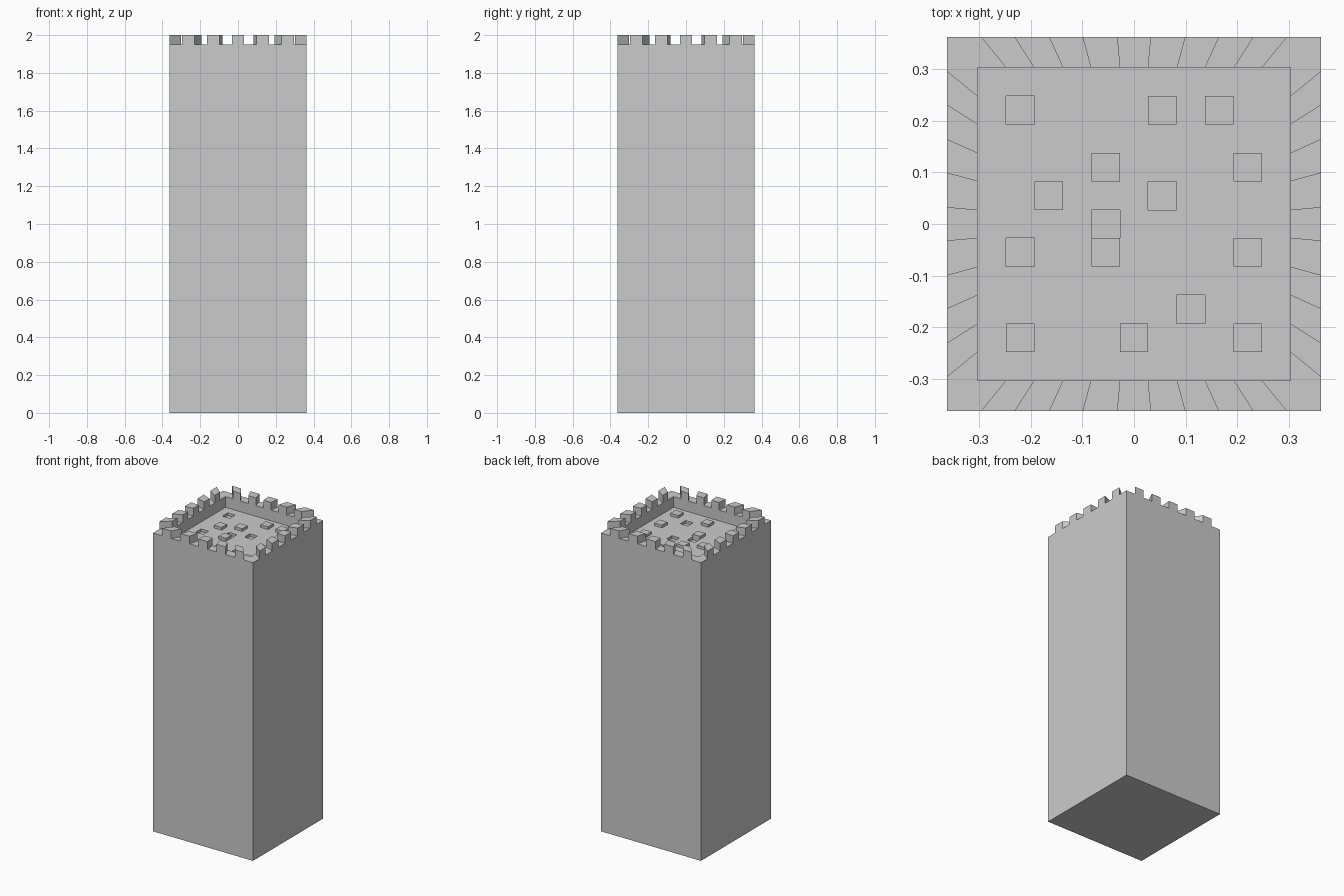
import bpy
import bmesh
from mathutils import Matrix, Vector

cube = bpy.data.objects.get("Cube")
if cube:
    bpy.data.objects.remove(cube)

OUT, INN = 0.362, 0.303          # outer and inner half widths
RIM, TOP, FLOOR = 1.95, 2.0, 1.88
N = 11                           # divisions along each side
CELL = 2 * INN / N
STEP = 0.018                     # height of raised and sunken stones

stone = bpy.data.materials.new("grey stone")
stone.use_nodes = True
grey = (0.6, 0.6, 0.6, 1)
stone.diffuse_color = grey
stone.node_tree.nodes["Principled BSDF"].inputs["Base Color"].default_value = grey


def finish(bm, name):
    bmesh.ops.recalc_face_normals(bm, faces=bm.faces)
    mesh = bpy.data.meshes.new(name)
    bm.to_mesh(mesh)
    bm.free()
    mesh.materials.append(stone)
    obj = bpy.data.objects.new(name, mesh)
    bpy.context.collection.objects.link(obj)
    return obj


def square(bm, half, z):
    return [bm.verts.new((x * half, y * half, z))
            for x, y in ((-1, -1), (1, -1), (1, 1), (-1, 1))]


def bridge(bm, a, b):
    for i in range(len(a)):
        j = (i + 1) % len(a)
        bm.faces.new((a[i], a[j], b[j], b[i]))


# Tower shaft with a flat rim and a sunken well
bm = bmesh.new()
loops = [square(bm, h, z) for h, z in ((OUT, 0), (OUT, RIM), (INN, RIM), (INN, FLOOR))]
bm.faces.new(loops[0])
for a, b in zip(loops, loops[1:]):
    bridge(bm, a, b)
finish(bm, "tower_shaft")

# Battlements: wedge blocks on every second division, corners left open
bm = bmesh.new()
for side in range(4):
    turn = Matrix.Rotation(side * 1.5707963, 3, "Z")
    for k in range(1, N, 2):
        a, b = 2 * k / N - 1, 2 * (k + 1) / N - 1
        plan = [(a * OUT, -OUT), (b * OUT, -OUT), (b * INN, -INN), (a * INN, -INN)]
        low, high = [[bm.verts.new(turn @ Vector((x, y, z))) for x, y in plan]
                     for z in (RIM, TOP)]
        bridge(bm, low, high)
        bm.faces.new(high)
finish(bm, "battlements")

# Floor of the well: a grid with some cells raised and some sunken
raised = {(1, 4), (3, 4), (-1, 2), (4, 2), (-3, 1), (-1, -1),
          (4, -1), (-4, -4), (0, -4), (4, -4)}
sunken = {(-4, 4), (1, 1), (-1, 0), (-4, -1), (2, -3)}
bm = bmesh.new()
bmesh.ops.create_grid(bm, x_segments=N, y_segments=N, size=INN,
                      matrix=Matrix.Translation((0, 0, FLOOR)))
cells = {}
for f in bm.faces:
    c = f.calc_center_median()
    cells[(round(c.x / CELL), round(c.y / CELL))] = f
for group, dz in ((raised, STEP), (sunken, -STEP)):
    for key in sorted(group):
        new = bmesh.ops.extrude_discrete_faces(bm, faces=[cells[key]])["faces"]
        bmesh.ops.translate(bm, verts=new[0].verts, vec=(0, 0, dz))
# merge the untouched flat cells into one surface
bmesh.ops.dissolve_limit(bm, angle_limit=0.01, verts=bm.verts, edges=bm.edges)
finish(bm, "roof_floor")
